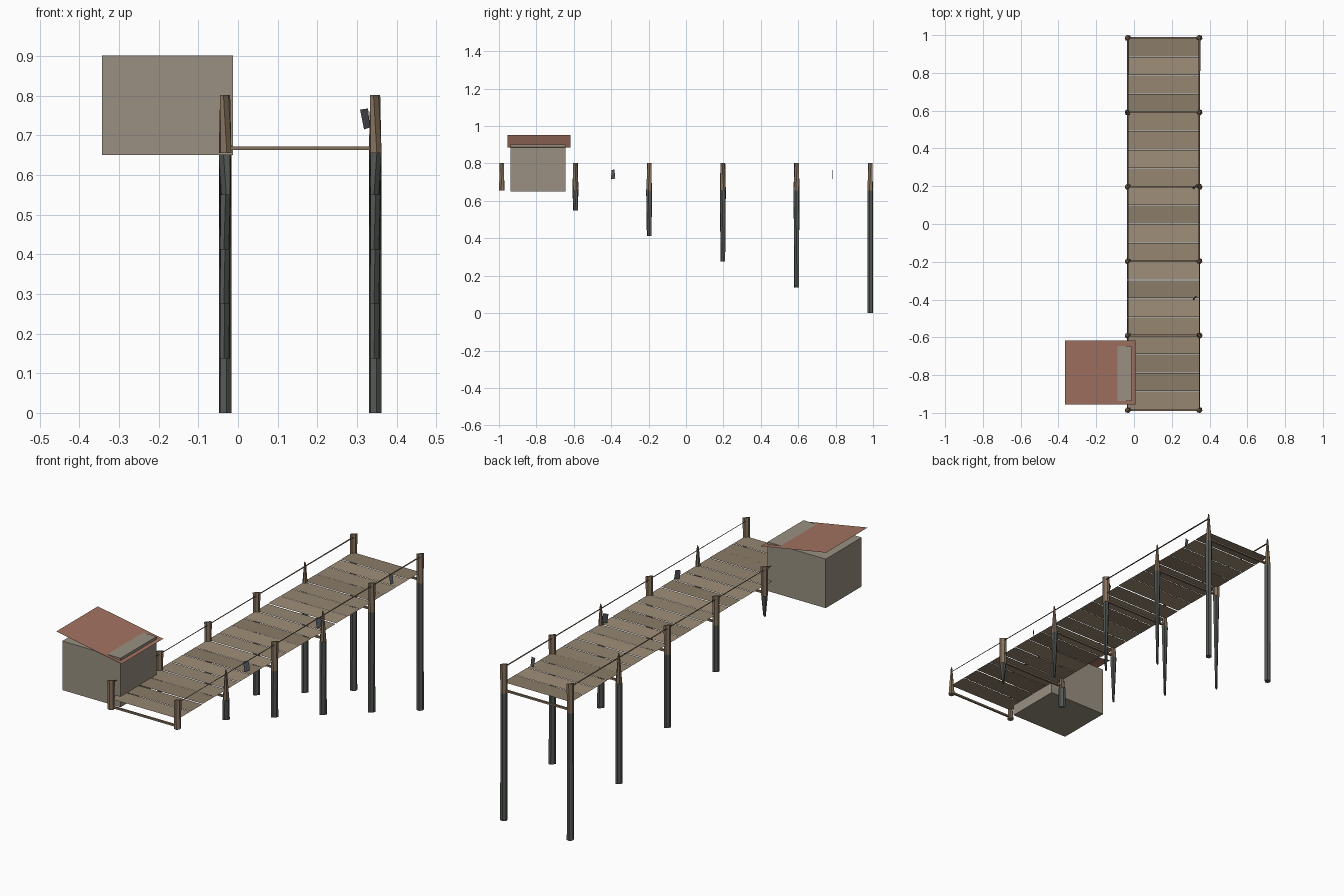
import bpy, bmesh, math, random
from mathutils import Vector

if "Cube" in bpy.data.objects:
    bpy.data.objects.remove(bpy.data.objects["Cube"])

random.seed(4)

def mat(name, r, g, b):
    m = bpy.data.materials.new(name)
    m.diffuse_color = (r, g, b, 1)
    m.use_nodes = True
    m.node_tree.nodes["Principled BSDF"].inputs["Base Color"].default_value = m.diffuse_color
    return m

WOODS = [mat("deck_wood_%d" % i, 0.32 * k, 0.25 * k, 0.175 * k) for i, k in enumerate((0.8, 0.95, 1.1))]
POST = mat("post_wood", 0.24, 0.17, 0.11)
WET = mat("wet_wood", 0.09, 0.10, 0.09)
ROPE = mat("rope", 0.10, 0.07, 0.045)
IRON = mat("iron", 0.09, 0.10, 0.12)
WALL = mat("hut_wall", 0.32, 0.28, 0.22)
ROOF = mat("hut_roof", 0.36, 0.17, 0.12)

def finish(name, bm, material):
    bmesh.ops.recalc_face_normals(bm, faces=bm.faces)
    me = bpy.data.meshes.new(name)
    bm.to_mesh(me)
    bm.free()
    me.materials.append(material)
    ob = bpy.data.objects.new(name, me)
    bpy.context.collection.objects.link(ob)
    return ob

def box(name, lo, hi, material):
    bm = bmesh.new()
    bmesh.ops.create_cube(bm, size=1)
    for v in bm.verts:
        v.co = [(a + b) / 2 + c * (b - a) for a, b, c in zip(lo, hi, v.co)]
    return finish(name, bm, material)

def sheet(name, pts, material):
    bm = bmesh.new()
    bm.faces.new([bm.verts.new(p) for p in pts])
    return finish(name, bm, material)

def ring(bm, x, y, z, r, thin, angle):
    # six-sided section, squashed across the given direction
    out = []
    for i in range(6):
        a = i * math.pi / 3
        p = Vector((math.cos(a) * r, math.sin(a) * r * thin))
        c, s = math.cos(angle), math.sin(angle)
        out.append(bm.verts.new((x + p.x * c - p.y * s, y + p.x * s + p.y * c, z)))
    return out

def shaft(name, x, y, low, high, material):
    # low and high are (z, radius, squash, angle)
    bm = bmesh.new()
    a, b = ring(bm, x, y, *low), ring(bm, x, y, *high)
    for i in range(6):
        j = (i + 1) % 6
        bm.faces.new((a[i], a[j], b[j], b[i]))
    bm.faces.new(a[::-1])
    bm.faces.new(b)
    return finish(name, bm, material)

ROWS = [-0.985, -0.591, -0.197, 0.197, 0.591, 0.985]
BASES = [0.66, 0.55, 0.412, 0.275, 0.137, 0.0]
SIDES = {"left": -0.0325, "right": 0.346}
CROSSED = {("right", 1), ("right", 3), ("left", 4)}
D = math.radians(45)

# Posts: wedge-topped dry part, darker wet part reaching the sloping bed
for side, x in SIDES.items():
    for i, (y, z0) in enumerate(zip(ROWS, BASES)):
        turn = -D if (side, i) in CROSSED else D
        shaft("%s_post_top_%d" % (side, i), x, y,
              (0.655, 0.0165, 1, turn), (0.802, 0.018, 0.2, turn), POST)
        if i:
            thin = 0.9 if i == 5 else 0.3
            foot = -D if (side, i) == ("left", 1) else D
            shaft("%s_post_leg_%d" % (side, i), x, y,
                  (z0, 0.0175, thin, foot), (0.655, 0.0165, 1, foot), WET)

# Cross beams under the deck
for i, y in enumerate(ROWS):
    box("cross_beam_%d" % i, (-0.03, y - 0.005, 0.663), (0.343, y + 0.005, 0.672), POST)

# Deck planks: thin boards with narrow uneven gaps
STEP = 1.97 / 20
for i in range(20):
    y0 = -0.985 + i * STEP
    g = random.uniform(0.0005, 0.003)
    h = 0.706 + random.uniform(-0.001, 0.001)
    sheet("plank_%02d" % i,
          [(-0.036, y0 + g, h), (0.35, y0 + g, h),
           (0.35, y0 + STEP - g, h), (-0.036, y0 + STEP - g, h)], random.choice(WOODS))

# Rope rails, thinner toward the shore
for side, x in SIDES.items():
    sheet(side + "_rope", [(x - 0.002, -0.985, 0.785), (x + 0.002, -0.985, 0.785),
                           (x + 0.005, 0.985, 0.785), (x - 0.005, 0.985, 0.785)], ROPE)

# Small hanging iron plates on the right side
for i, (y, dy) in enumerate(((-0.39, 0.012), (0.197, 0.012), (0.785, 0.002))):
    sheet("hanging_plate_%d" % i,
          [(0.308, y - dy * 0.6, 0.765), (0.328, y + dy * 0.6, 0.768),
           (0.333, y + dy, 0.72), (0.318, y - dy, 0.715)], IRON)

# Hut with its single-pitch roof sheet
box("hut", (-0.343, -0.937, 0.65), (-0.012, -0.645, 0.902), WALL)
sheet("hut_roof", [(-0.365, -0.955, 0.952), (0.007, -0.955, 0.885),
                   (0.007, -0.617, 0.885), (-0.365, -0.617, 0.952)], ROOF)
